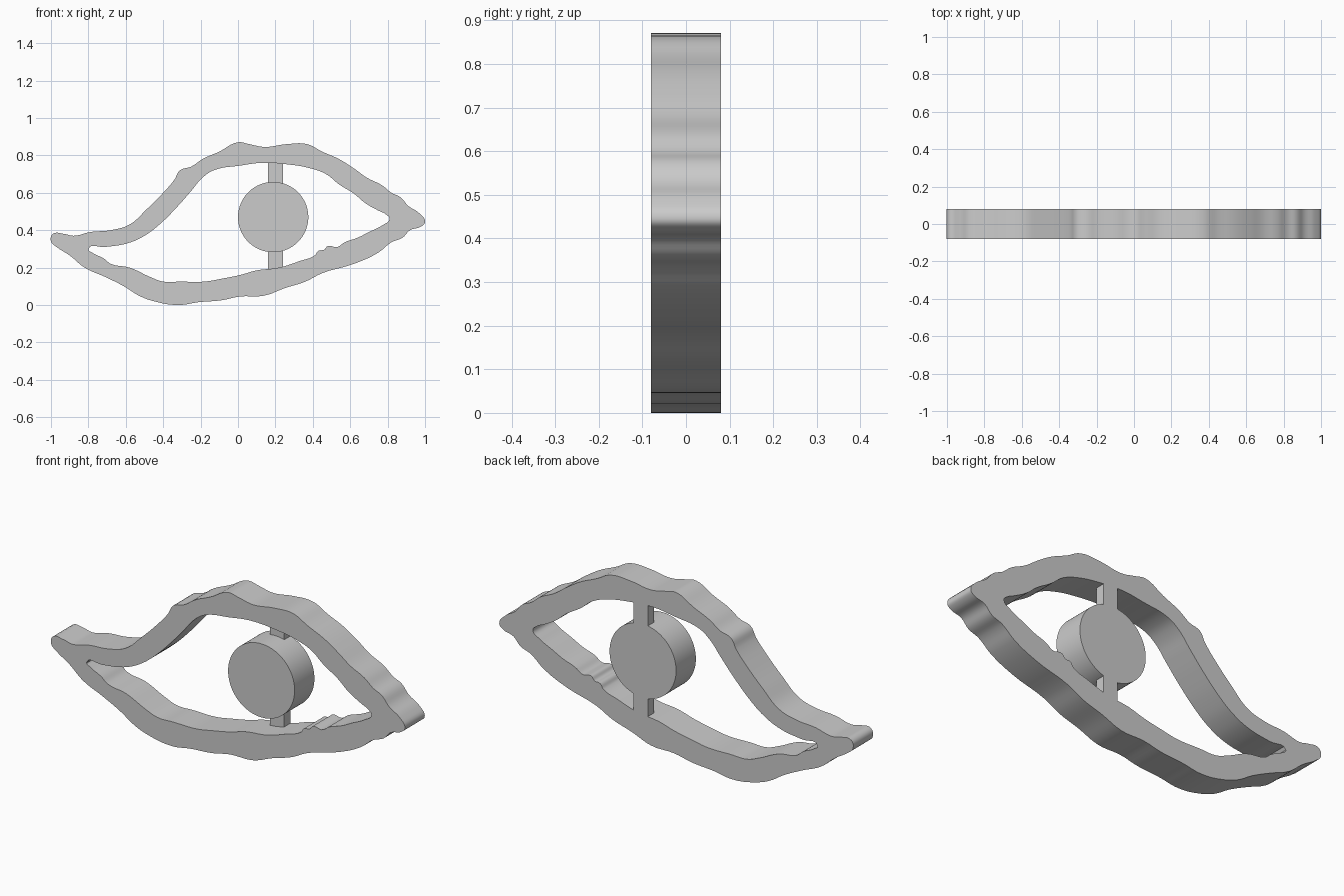
import bpy
import bmesh
import math

cube = bpy.data.objects.get("Cube")
if cube:
    bpy.data.objects.remove(cube, do_unlink=True)

HALF_DEPTH = 0.08

grey = bpy.data.materials.new("plain_grey")
grey.use_nodes = True
colour = (0.6, 0.6, 0.6, 1)
grey.diffuse_color = colour
grey.node_tree.nodes["Principled BSDF"].inputs["Base Color"].default_value = colour

# Outlines in hundredths of a unit, clockwise from the left corner
OUTER = [
    (-100, 34), (-99, 38), (-93, 38), (-88, 37), (-79, 39), (-68, 40),
    (-58, 43), (-49, 51), (-40, 60), (-34, 67), (-31, 72), (-25, 74),
    (-19, 78), (-10, 82), (0, 87), (6, 86), (14, 84.5), (26, 86),
    (37, 86), (45, 82), (54, 78), (62, 73), (69, 68), (77, 64),
    (82, 60), (87, 57.5), (91, 53), (97, 49), (100, 44.5), (98, 42),
    (92, 40), (88, 36), (82, 33.5), (75, 28), (62, 22), (45, 17),
    (36, 12.5), (25, 9), (14, 5), (1, 4.5), (-9, 2.5), (-21, 1.5),
    (-32, 0), (-45, 2), (-53, 5), (-61, 10), (-71, 15), (-82, 20),
    (-90, 26.5), (-97, 31),
]
INNER = [
    (-80, 30), (-71, 31), (-59, 33), (-50, 37), (-42, 43), (-32, 53),
    (-25, 61), (-19, 68), (-13, 72), (1, 74.5), (13, 76), (28, 75),
    (37, 73.5), (47, 70), (54, 64.5), (62, 59.5), (68, 54.5), (75, 50.5),
    (79, 48.5), (81, 46), (77, 42.5), (70, 39), (64, 36), (57, 33.5),
    (53, 31), (48, 31.5), (46, 29.5), (43, 29), (41, 26.5), (33, 23.5),
    (22, 20), (10, 18.5), (1, 16), (-9, 14), (-18, 12.5), (-31, 12.5),
    (-40, 12.5), (-47, 15), (-58, 20), (-68, 22), (-72, 25), (-78, 28),
]


def select_only(obj):
    bpy.ops.object.select_all(action="DESELECT")
    obj.select_set(True)
    bpy.context.view_layer.objects.active = obj


def finish(obj, name):
    """Name the part, colour it and smooth it between sharp edges."""
    obj.name = name
    obj.data.name = name
    obj.data.materials.clear()
    obj.data.materials.append(grey)
    select_only(obj)
    bpy.ops.object.transform_apply(location=True, rotation=True, scale=True)
    bpy.ops.object.shade_smooth_by_angle(angle=math.radians(35))


def add_outline(curve, points):
    """Add a closed smooth loop to a filled curve."""
    spline = curve.splines.new("BEZIER")
    spline.bezier_points.add(len(points) - 1)
    spline.use_cyclic_u = True
    for knot, (x, z) in zip(spline.bezier_points, points):
        knot.co = (x / 100, z / 100, 0)
        knot.handle_left_type = knot.handle_right_type = "AUTO"


def add_strut(name, bottom, top):
    """Thin bar flush with the back that holds the iris in the frame."""
    front, back = 0.03, HALF_DEPTH
    bpy.ops.mesh.primitive_cube_add(
        size=1, location=(0.2, (front + back) / 2, (bottom + top) / 2))
    bar = bpy.context.object
    bar.scale = (0.08, back - front, top - bottom)
    finish(bar, name)


# Eyelid frame: extruded outline with an opening
curve = bpy.data.curves.new("eyelid_frame", "CURVE")
curve.dimensions = "2D"
curve.fill_mode = "BOTH"
curve.resolution_u = 5
curve.extrude = HALF_DEPTH
add_outline(curve, OUTER)
add_outline(curve, INNER)
frame = bpy.data.objects.new("eyelid_frame", curve)
bpy.context.collection.objects.link(frame)
frame.rotation_euler.x = math.pi / 2
select_only(frame)
bpy.ops.object.convert(target="MESH")
frame = bpy.context.object

# Weld the caps to the walls
bm = bmesh.new()
bm.from_mesh(frame.data)
bmesh.ops.remove_doubles(bm, verts=bm.verts, dist=0.0002)
bmesh.ops.recalc_face_normals(bm, faces=bm.faces)
bm.to_mesh(frame.data)
bm.free()
finish(frame, "eyelid_frame")

# Iris disc
bpy.ops.mesh.primitive_cylinder_add(
    vertices=96, radius=0.188, depth=2 * HALF_DEPTH,
    location=(0.188, 0, 0.47), rotation=(math.pi / 2, 0, 0))
finish(bpy.context.object, "iris")

# Struts above and below the iris
add_strut("upper_strut", 0.64, 0.78)
add_strut("lower_strut", 0.17, 0.30)
